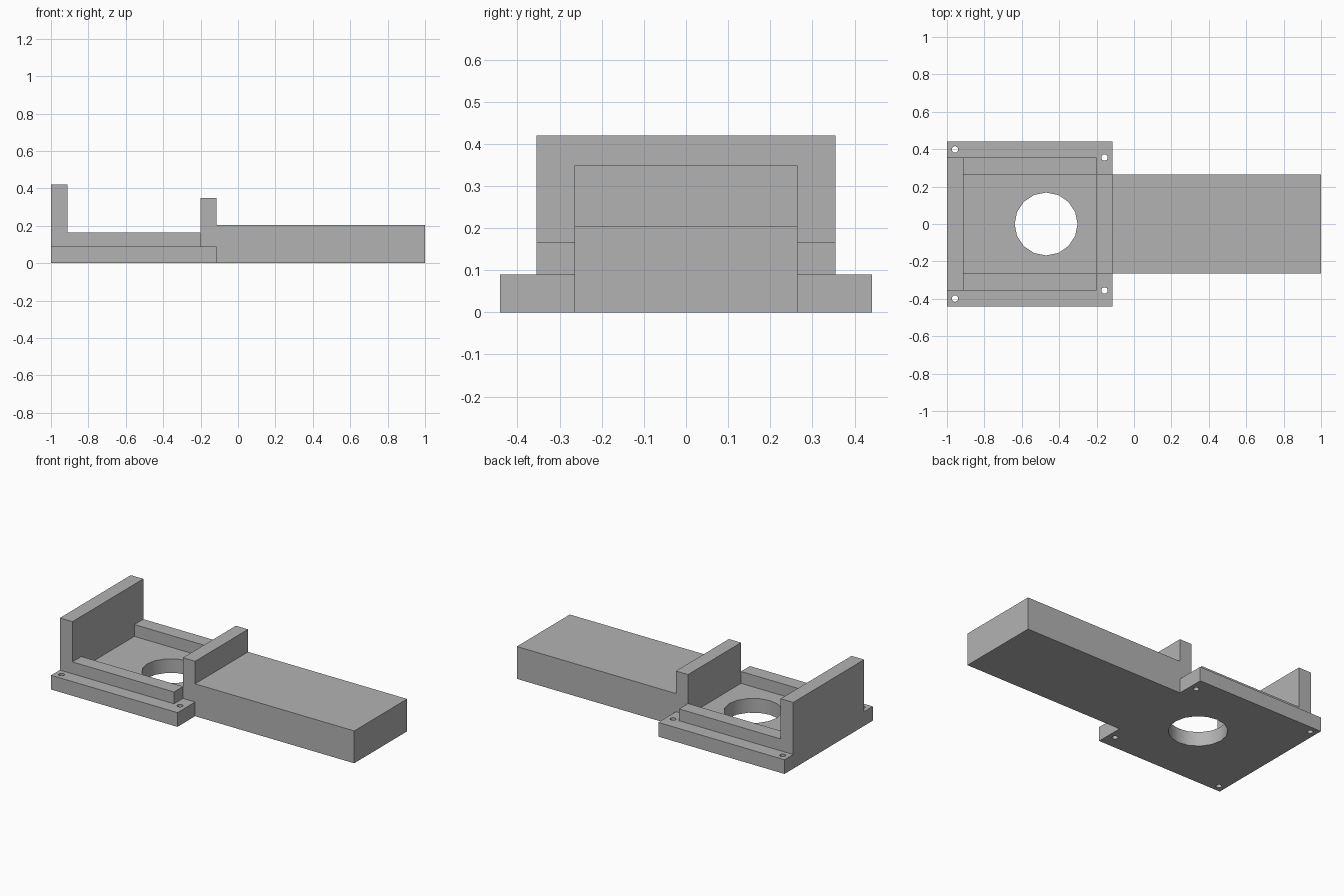
import bpy, bmesh, math
from mathutils import Matrix, Vector

# Remove the default object
if "Cube" in bpy.data.objects:
    bpy.data.objects.remove(bpy.data.objects["Cube"], do_unlink=True)

# One plain grey
GREY = (0.45, 0.45, 0.45, 1.0)
grey = bpy.data.materials.new("plain grey")
grey.use_nodes = True
grey.diffuse_color = GREY
grey.node_tree.nodes["Principled BSDF"].inputs["Base Color"].default_value = GREY


def add_object(name, bm):
    bmesh.ops.recalc_face_normals(bm, faces=bm.faces)
    mesh = bpy.data.meshes.new(name)
    bm.to_mesh(mesh)
    bm.free()
    mesh.materials.append(grey)
    obj = bpy.data.objects.new(name, mesh)
    bpy.context.collection.objects.link(obj)
    return obj


def box(name, low, high):
    low, high = Vector(low), Vector(high)
    bm = bmesh.new()
    place = Matrix.Translation((low + high) / 2) @ Matrix.Diagonal((high - low).to_4d())
    bmesh.ops.create_cube(bm, size=1, matrix=place)
    return add_object(name, bm)


def side_profile(name, points, half_width):
    """Extrude an x-z outline across the width."""
    bm = bmesh.new()
    face = bm.faces.new([bm.verts.new((x, -half_width, z)) for x, z in points])
    moved = bmesh.ops.extrude_face_region(bm, geom=[face])["geom"]
    verts = [v for v in moved if isinstance(v, bmesh.types.BMVert)]
    bmesh.ops.translate(bm, verts=verts, vec=(0, 2 * half_width, 0))
    return add_object(name, bm)


BACK, FLOOR, END = -1.0, 0.09, -0.115
STOP, WALL = -0.2, -0.912          # inner faces of the two upright walls
INNER, OUTER, EDGE = 0.265, 0.355, 0.442

# Base plate with a large bore and four screw holes
plate = box("base_plate", (BACK, -EDGE, 0), (END, EDGE, FLOOR))
holes = [(-0.47, 0, 0.168, 16)]
for side in (-1, 1):
    holes += [(-0.957, side * 0.399, 0.017, 16), (-0.158, side * 0.355, 0.017, 16)]
bm = bmesh.new()
for x, y, radius, sides in holes:
    bmesh.ops.create_cone(bm, cap_ends=True, segments=sides, radius1=radius, radius2=radius,
                          depth=0.5, matrix=Matrix.Translation((x, y, FLOOR / 2)))
cutter = add_object("hole_cutter", bm)
cutter.hide_render = True
cut = plate.modifiers.new("holes", 'BOOLEAN')
cut.operation = 'DIFFERENCE'
cut.solver = 'EXACT'
cut.object = cutter
bpy.ops.object.select_all(action='DESELECT')
plate.select_set(True)
bpy.context.view_layer.objects.active = plate
bpy.ops.object.modifier_apply(modifier=cut.name)
bpy.data.objects.remove(cutter, do_unlink=True)
bpy.ops.object.shade_smooth_by_angle(angle=math.radians(30))

# Tall end wall
box("end_wall", (BACK, -OUTER, FLOOR), (WALL, OUTER, 0.42))

# Low rails along both sides
for name, side in (("left_rail", 1), ("right_rail", -1)):
    near, far = sorted((side * INNER, side * OUTER))
    box(name, (WALL, near, FLOOR), (STOP, far, 0.165))

# Long arm with its upright stop, as one stepped profile
side_profile("arm_and_stop", [(STOP, FLOOR), (STOP, 0.348), (END, 0.348), (END, 0.205),
                              (1, 0.205), (1, 0), (END, 0), (END, FLOOR)], INNER)
